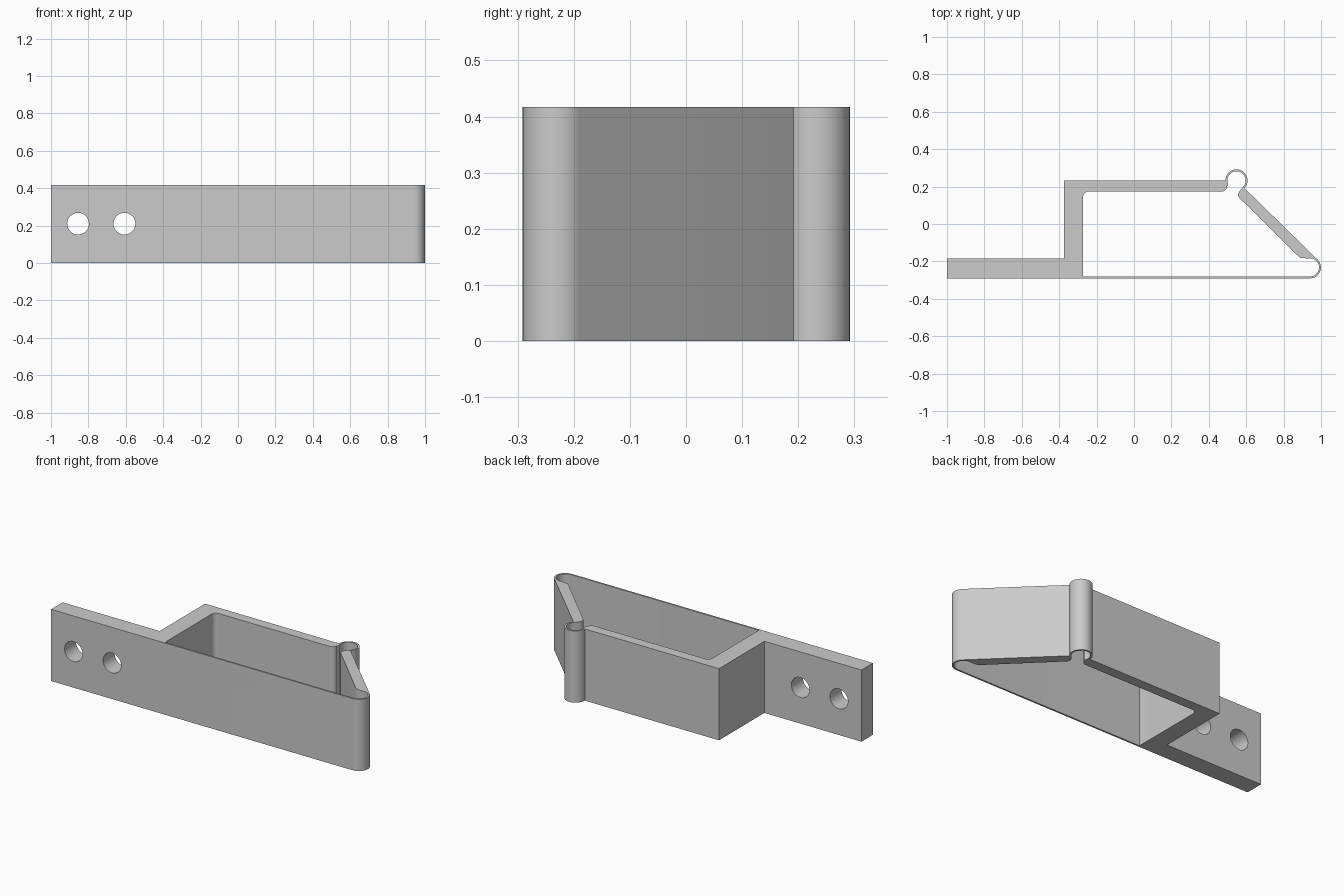
import bpy, bmesh
from math import cos, sin, radians, pi
from mathutils import Matrix

if "Cube" in bpy.data.objects:
    bpy.data.objects.remove(bpy.data.objects["Cube"])

H = 0.417


def arc(cx, cy, r, a0, a1, n):
    """Points along an arc, angles in degrees."""
    return [(cx + r * cos(radians(a0 + (a1 - a0) * i / n)),
             cy + r * sin(radians(a0 + (a1 - a0) * i / n))) for i in range(n + 1)]


def prism(name, pts, z0, z1):
    """Extrude a closed xy outline from z0 to z1."""
    bm = bmesh.new()
    face = bm.faces.new([bm.verts.new((x, y, z0)) for x, y in pts])
    top = bmesh.ops.extrude_face_region(bm, geom=[face])["geom"]
    bmesh.ops.translate(bm, vec=(0, 0, z1 - z0),
                        verts=[v for v in top if isinstance(v, bmesh.types.BMVert)])
    bmesh.ops.recalc_face_normals(bm, faces=bm.faces)
    return add_object(name, bm)


def add_object(name, bm):
    me = bpy.data.meshes.new(name)
    bm.to_mesh(me)
    bm.free()
    ob = bpy.data.objects.new(name, me)
    bpy.context.collection.objects.link(ob)
    return ob


def cut(ob, cutter):
    cutter.hide_render = True
    mod = ob.modifiers.new("cut", 'BOOLEAN')
    mod.operation = 'DIFFERENCE'
    mod.solver = 'EXACT'
    mod.object = cutter
    bpy.context.view_layer.objects.active = ob
    bpy.ops.object.modifier_apply(modifier=mod.name)
    bpy.data.objects.remove(cutter)


elbow, hinge = (0.94, -0.232), (0.548, 0.233)

# Outer outline: mounting tab, thin strip, elbow, diagonal arm, hinge, upper wall
outer = [(-1, -0.291)]
outer += arc(*elbow, 0.059, -90, 45, 20)
outer += arc(*hinge, 0.059, -44, 181, 32)
outer += [(-0.375, 0.232), (-0.375, -0.185), (-1, -0.185)]
body = prism("spring_clip_body", outer, 0, H)

# Inner cavity, following the thin hinges and the rounded ends of arm and wall
inner = [(-0.272, -0.281)]
inner += arc(*elbow, 0.049, -90, 108, 26)
inner += arc(0.899, -0.155, 0.027, -75, -134, 6)
inner += arc(0.584, 0.157, 0.027, -134, -220, 8)
inner += arc(*hinge, 0.049, -46, 208, 32)
inner += arc(0.469, 0.2, 0.027, 0, -90, 8)
inner += arc(-0.245, 0.146, 0.027, 90, 180, 8)
cut(body, prism("cavity_cutter", inner, -0.1, H + 0.1))

# Two screw holes through the tab
for x in (-0.855, -0.607):
    bm = bmesh.new()
    bmesh.ops.create_cone(bm, cap_ends=True, segments=48, radius1=0.058, radius2=0.058,
                          depth=0.4, matrix=Matrix.Translation((x, -0.238, 0.21))
                          @ Matrix.Rotation(pi / 2, 4, 'X'))
    cut(body, add_object("screw_hole_cutter", bm))

# Smooth the curved walls, keep the edges sharp
body.select_set(True)
bpy.context.view_layer.objects.active = body
bpy.ops.object.shade_smooth_by_angle(angle=radians(30))
